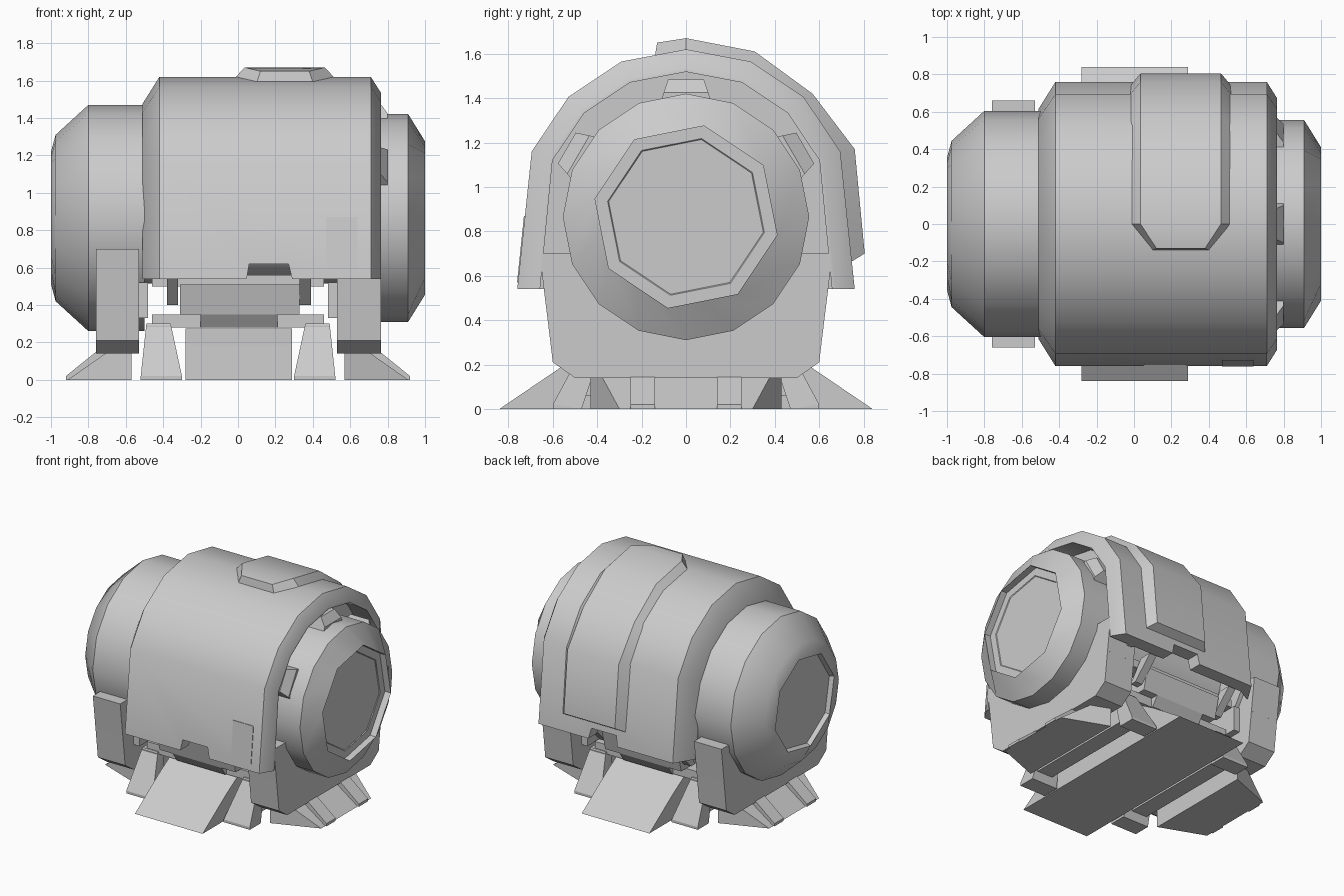
import bpy, bmesh, math
from mathutils import Vector

cube = bpy.data.objects.get("Cube")
if cube:
    bpy.data.objects.remove(cube, do_unlink=True)

CZ = 0.865  # height of the barrel axis

grey = bpy.data.materials.new("plain grey")
grey.use_nodes = True
grey.diffuse_color = (0.6, 0.6, 0.6, 1)
grey.node_tree.nodes["Principled BSDF"].inputs["Base Color"].default_value = (0.6, 0.6, 0.6, 1)


def finish(name, bm, smooth=False):
    bmesh.ops.recalc_face_normals(bm, faces=bm.faces)
    mesh = bpy.data.meshes.new(name)
    bm.to_mesh(mesh)
    bm.free()
    mesh.materials.append(grey)
    ob = bpy.data.objects.new(name, mesh)
    bpy.context.collection.objects.link(ob)
    if smooth:
        bpy.ops.object.select_all(action='DESELECT')
        ob.select_set(True)
        bpy.context.view_layer.objects.active = ob
        bpy.ops.object.shade_smooth_by_angle(angle=math.radians(35))
    return ob


def hull(name, points):
    bm = bmesh.new()
    for p in points:
        bm.verts.new(p)
    out = bmesh.ops.convex_hull(bm, input=bm.verts)
    bmesh.ops.delete(bm, geom=list(set(out["geom_interior"])), context='VERTS')
    bmesh.ops.dissolve_limit(bm, angle_limit=0.01, verts=bm.verts, edges=bm.edges)
    return finish(name, bm)


def box(name, x0, x1, y0, y1, z0, z1):
    return hull(name, [(x, y, z) for x in (x0, x1) for y in (y0, y1) for z in (z0, z1)])


def prism_x(name, x0, x1, outline):
    return hull(name, [(x, y, z) for x in (x0, x1) for y, z in outline])


def loft(name, rings, wrap_ring=True, wrap_ends=False):
    """Skin a list of equal rings; open ends are capped."""
    bm = bmesh.new()
    vs = [[bm.verts.new(p) for p in r] for r in rings]
    n, m = len(vs), len(vs[0])
    for i in range(n if wrap_ends else n - 1):
        a, b = vs[i], vs[(i + 1) % n]
        for j in range(m if wrap_ring else m - 1):
            k = (j + 1) % m
            bm.faces.new((a[j], a[k], b[k], b[j]))
    if not wrap_ends:
        bm.faces.new(vs[0])
        bm.faces.new(vs[-1])
    if not wrap_ring:
        for j in (0, m - 1):
            for i in range(n // 2 - 1):
                bm.faces.new([vs[q][j] for q in (i, i + 1, n - 2 - i, n - 1 - i)])
    return finish(name, bm, smooth=True)


def round_ring(x, r):
    angles = [math.tau * i / 16 for i in range(16)]
    return [(x, r * math.sin(a), CZ + r * math.cos(a)) for a in angles]


def octagon_ring(x, r):
    pts = []
    for i in range(16):
        a = math.tau * (i + 0.5) / 16
        q = r if i % 2 == 0 else r * math.cos(math.pi / 8)
        pts.append((x, q * math.sin(a), CZ + q * math.cos(a)))
    return pts


# Barrel ends with recessed octagonal caps, and the inner core
loft("left_barrel_end", [round_ring(0.56, 0.555), round_ring(0.91, 0.555), octagon_ring(1.0, 0.418),
                         octagon_ring(0.95, 0.418), octagon_ring(0.95, 0.36), octagon_ring(0.945, 0.355)])
loft("right_barrel_end", [round_ring(-0.5, 0.605), round_ring(-0.8, 0.605), round_ring(-0.975, 0.445),
                          octagon_ring(-1.0, 0.36), octagon_ring(-0.97, 0.345)])
loft("barrel_core", [round_ring(-0.52, 0.35), round_ring(0.57, 0.35)])

# Arched shell, open underneath
half = [(0, 1.62), (0.29, 1.565), (0.53, 1.405), (0.695, 1.16), (0.76, 0.54)]
arch = [(-y, z) for y, z in reversed(half[1:])] + half


def arch_ring(x, s):
    return [(x, y * s, CZ + (z - CZ) * s if z > CZ else z) for y, z in arch]


shell = loft("shell", [arch_ring(-0.51, 0.81), arch_ring(-0.42, 1), arch_ring(0.71, 1), arch_ring(0.765, 0.885),
                       arch_ring(0.765, 0.865), arch_ring(0.7, 0.865), arch_ring(-0.41, 0.865),
                       arch_ring(-0.51, 0.79)], wrap_ring=False, wrap_ends=True)
prism_x("shell_inner_wall", 0.56, 0.6, [p[1:] for p in arch_ring(0, 0.87)])
notch = hull("notch_cutter", [(x, y, z) for y in (-1, 1)
                              for x, z in ((0.04, 0.5), (0.3, 0.5), (0.06, 0.62), (0.27, 0.62))])
notch.hide_render = True
notch.hide_viewport = True
notch.display_type = 'WIRE'
cut = shell.modifiers.new("notches", 'BOOLEAN')
cut.object = notch
cut.solver = 'EXACT'

# Raised strap over the top and down the back
base = [(-0.14, 1.59)] + [(y, z - 0.01) for y, z in half[:4]] + [(0.74, 0.66)]
crest = [(-0.13, 1.65), (0, 1.67), (0.31, 1.61), (0.57, 1.42), (0.76, 1.17), (0.805, 0.7)]
strap = []
for i, (b, c) in enumerate(zip(base, crest)):
    wb, wc = (0.15, 0.13) if i == 0 else (0.27, 0.215)
    strap.append([(0.25 - wb, *b), (0.25 - wc, *c), (0.25 + wc, *c), (0.25 + wb, *b)])
loft("strap", strap)

# Thin access panel low on the front of the shell
hull("front_panel", [(x, -y - d, z) for x in (0.47, 0.64) for d in (0, 0.006)
                     for y, z in ((0.755, 0.57), (0.724, 0.87))])

# Clips spanning the gap between shell and barrel end, sloped at the tip
for name, deg in (("top", 0), ("back", 60), ("front", -60)):
    a = math.radians(deg)
    out, side = Vector((0, math.sin(a), math.cos(a))), Vector((0, math.cos(a), -math.sin(a)))
    hull(name + "_clip", [Vector((x, 0, CZ)) + out * r + side * w * s
                          for x, r, w in ((0.58, 0.53, 0.11), (0.58, 0.62, 0.08), (0.755, 0.62, 0.08),
                                          (0.8, 0.53, 0.11), (0.8, 0.56, 0.1)) for s in (-1, 1)])

# Cradle brackets under both barrel ends
web = [(s * y, z) for s in (-1, 1) for y, z in ((0.629, 0.45), (0.6, 0.21), (0.5, 0.14))]
for side, x0, x1 in (("left", 0.53, 0.765), ("right", -0.76, -0.53)):
    # centre web, then an upright cheek at the front and back
    prism_x(side + "_cradle_web", x0, x1, web)
    for end, s in (("front", -1), ("back", 1)):
        prism_x(f"{side}_{end}_cheek", x0, x1,
                [(s * y, z) for y, z in ((0.66, 0.7), (0.5, 0.7), (0.33, 0.44), (0.628, 0.44))])

# Undercarriage tray with its struts
box("tray_rail", -0.46, 0.46, -0.5, 0.5, 0.5, 0.56)
prism_x("tray_upper", -0.31, 0.33, [(s * y, z) for s in (-1, 1) for y, z in ((0.5, 0.35), (0.54, 0.51))])
box("tray_lower", -0.46, 0.46, -0.44, 0.44, 0.28, 0.35)
for end, s in (("front", -1), ("back", 1)):
    prism_x(end + "_tray_lip", -0.2, 0.21,
            [(s * y, z) for y, z in ((0.5, 0.35), (0.4, 0.35), (0.4, 0.28), (0.45, 0.28))])
    for side, x in (("right", -0.38), ("left", 0.33)):
        prism_x(f"{end}_{side}_strut", x, x + 0.06,
                [(s * y, z) for y, z in ((0.48, 0.4), (0.43, 0.4), (0.64, 0.56), (0.54, 0.56))])

# Long centre skid with ramped ends
prism_x("centre_skid", -0.28, 0.29, [(s * y, z) for s in (-1, 1)
                                     for y, z in ((0.84, 0), (0.56, 0.19), (0.42, 0.275))])

for side, s in (("left", 1), ("right", -1)):
    # Slim rail beside the centre skid, ending in splayed legs
    box(side + "_rail", *sorted((s * 0.36, s * 0.49)), -0.46, 0.46, 0.06, 0.29)
    box(side + "_side_block", *sorted((s * 0.48, s * 0.54)), -0.5, 0.5, 0.33, 0.52)
    for end, e in (("front", -1), ("back", 1)):
        hull(f"{side}_{end}_leg", [(s * x, e * y, z)
                                   for x, y, z in ((0.3, 0.6, 0), (0.52, 0.6, 0), (0.3, 0.47, 0), (0.52, 0.47, 0),
                                                   (0.3, 0.6, 0.02), (0.52, 0.6, 0.02),
                                                   (0.36, 0.45, 0.3), (0.49, 0.45, 0.3),
                                                   (0.36, 0.37, 0.3), (0.49, 0.37, 0.3))])
        # Ribs over the foot
        hull(f"{side}_{end}_foot_rib", [(s * x, e * y, z) for y in (0.14, 0.25)
                                        for x, z in ((0.6, 0.1), (0.66, 0.17), (0.74, 0.165), (0.92, 0.02),
                                                     (0.92, 0), (0.8, 0))])
    # End foot, tapering outward in plan with a sloped top
    hull(side + "_end_foot", [(s * x, e * y, z) for e in (-1, 1)
                              for x, y, z in ((0.57, 0.43, 0), (0.57, 0.43, 0.14), (0.71, 0.376, 0.14),
                                              (0.91, 0.3, 0))])
